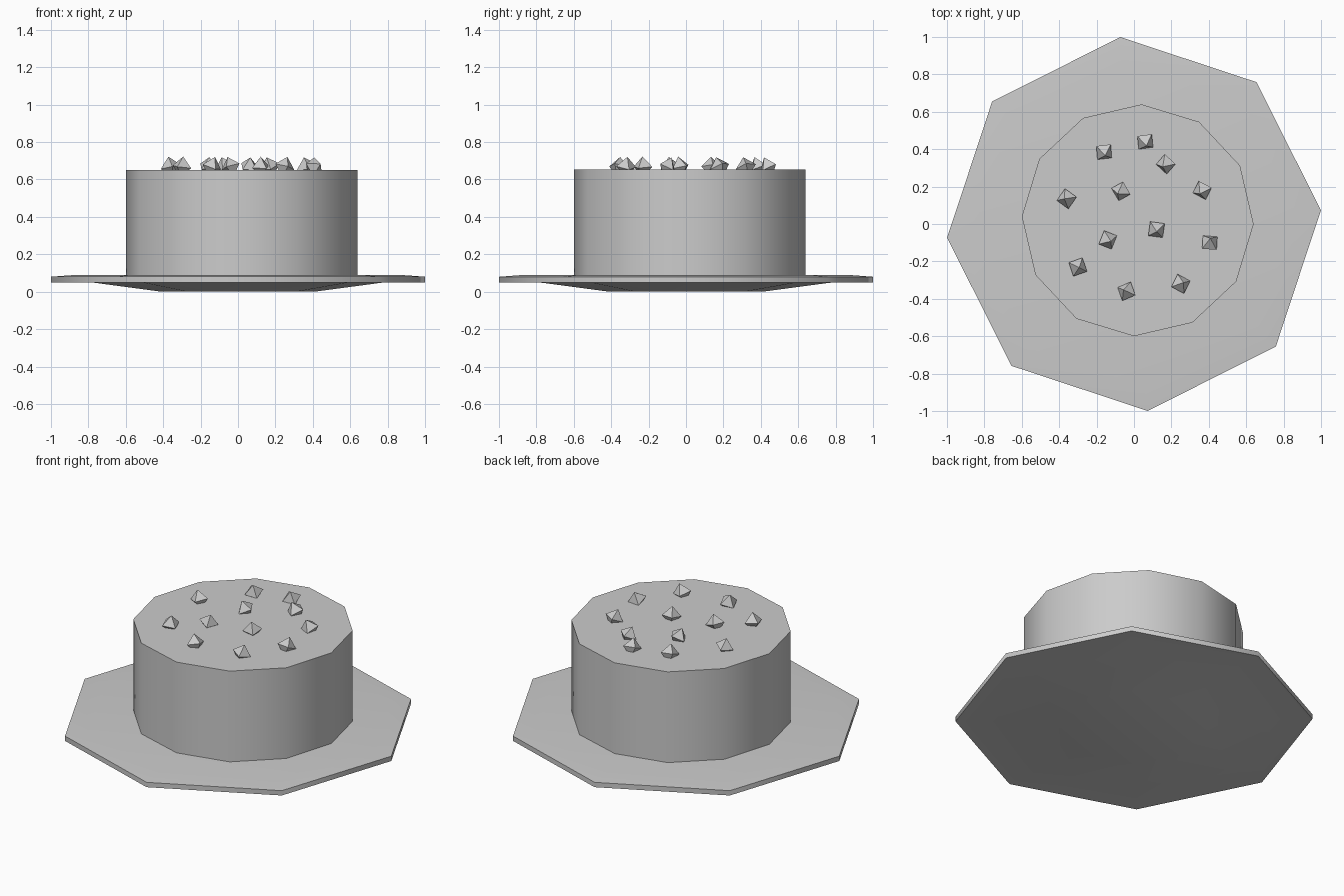
import bpy, bmesh, math, random
from mathutils import Euler

if "Cube" in bpy.data.objects:
    bpy.data.objects.remove(bpy.data.objects["Cube"])

random.seed(4)


def finish(name, bm, smooth):
    bmesh.ops.recalc_face_normals(bm, faces=bm.faces)
    mesh = bpy.data.meshes.new(name)
    bm.to_mesh(mesh)
    bm.free()
    obj = bpy.data.objects.new(name, mesh)
    bpy.context.collection.objects.link(obj)
    if smooth:
        bpy.ops.object.select_all(action='DESELECT')
        obj.select_set(True)
        bpy.context.view_layer.objects.active = obj
        bpy.ops.object.shade_smooth_by_angle(angle=math.radians(50))
    return obj


def turned(name, profile, sides, phase, centre=(0, 0)):
    """Closed polygonal solid from (radius, z) rings, bottom to top."""
    bm = bmesh.new()
    rings = []
    for r, z in profile:
        angles = [math.radians(phase) + math.tau * i / sides for i in range(sides)]
        rings.append([bm.verts.new((centre[0] + r * math.cos(a),
                                    centre[1] + r * math.sin(a), z)) for a in angles])
    for low, high in zip(rings, rings[1:]):
        for i in range(sides):
            j = (i + 1) % sides
            bm.faces.new((low[i], low[j], high[j], high[i]))
    bm.faces.new(rings[0][::-1])
    bm.faces.new(rings[-1])
    return finish(name, bm, True)


# Octagonal plate with a shallow foot
turned("plate", [(0.41, 0.005 - 0.005), (0.77, 0.048), (1.002, 0.05),
                 (1.002, 0.08), (0.87, 0.09)], 8, 4.2)

# Twelve-sided cake
turned("cake", [(0.62, 0.085), (0.62, 0.652)], 12, -1.9, (0.02, 0.02))

# Tilted octahedral nut pieces, half sunk in the top
spots = [(-0.16, 0.385), (0.06, 0.44), (0.17, 0.32), (-0.36, 0.135),
         (-0.07, 0.175), (0.365, 0.18), (-0.14, -0.085), (0.12, -0.03),
         (0.405, -0.10), (-0.30, -0.23), (-0.04, -0.36), (0.25, -0.32)]
for n, (x, y) in enumerate(spots):
    bm = bmesh.new()
    r = 0.055
    ring = [bm.verts.new((r * math.cos(k * math.pi / 2), r * math.sin(k * math.pi / 2), 0))
            for k in range(4)]
    for z in (r, -r):
        tip = bm.verts.new((0, 0, z))
        for k in range(4):
            bm.faces.new((ring[k], ring[(k + 1) % 4], tip))
    nut = finish(f"nut_piece_{n + 1}", bm, False)
    nut.location = (x, y, 0.668)
    nut.rotation_euler = Euler((random.uniform(-0.4, 0.4), random.uniform(-0.4, 0.4),
                                random.uniform(0, math.tau)))
